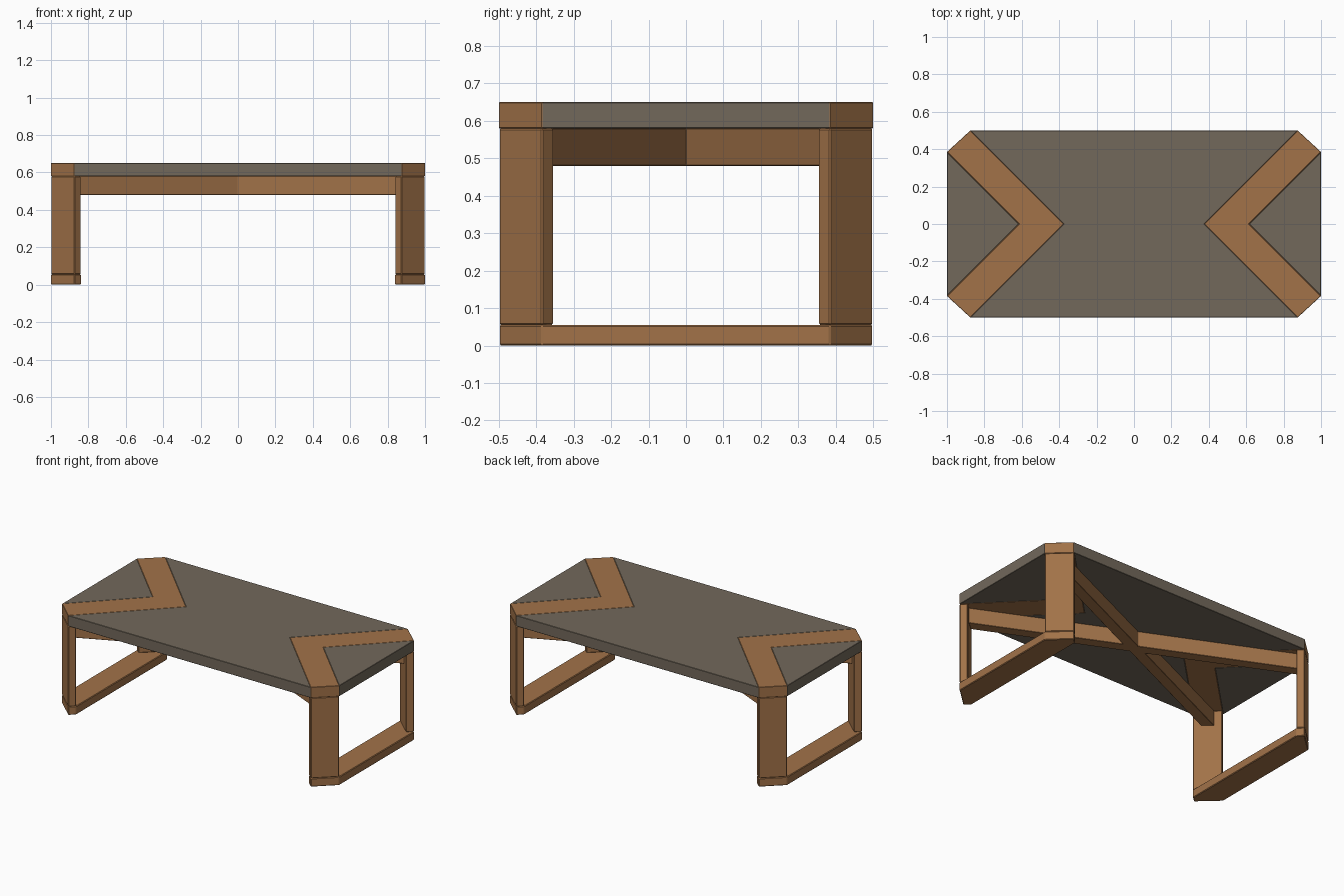
import bpy
import bmesh
import math

cube = bpy.data.objects.get("Cube")
if cube:
    bpy.data.objects.remove(cube, do_unlink=True)


def make_material(name, rgb):
    mat = bpy.data.materials.new(name)
    mat.use_nodes = True
    colour = (*rgb, 1.0)
    mat.diffuse_color = colour
    mat.node_tree.nodes["Principled BSDF"].inputs["Base Color"].default_value = colour
    return mat


WOOD = make_material("warm oak", (0.36, 0.17, 0.066))
STONE = make_material("grey slate", (0.17, 0.14, 0.105))

FOOT, UNDER, TOP = 0.055, 0.58, 0.65   # main heights
BEVEL = 0.004


def prism(name, outline, low, high, material, bevel=BEVEL):
    """Extrude a flat outline from one height to another, with eased edges."""
    bm = bmesh.new()
    base = bm.faces.new([bm.verts.new((x, y, low)) for x, y in outline])
    top = bmesh.ops.extrude_face_region(bm, geom=[base])["geom"]
    bmesh.ops.translate(bm, vec=(0, 0, high - low),
                        verts=[v for v in top if isinstance(v, bmesh.types.BMVert)])
    bmesh.ops.recalc_face_normals(bm, faces=bm.faces)
    mesh = bpy.data.meshes.new(name)
    bm.to_mesh(mesh)
    bm.free()
    mesh.materials.append(material)
    obj = bpy.data.objects.new(name, mesh)
    bpy.context.collection.objects.link(obj)
    mod = obj.modifiers.new("eased edges", "BEVEL")
    mod.width = bevel
    mod.segments = 1
    mod.limit_method = "ANGLE"
    mod.angle_limit = math.radians(30)
    return obj


def flip(points, sx, sy=1):
    return [(x * sx, y * sy) for x, y in points]


# Corner points shared by the top, legs and foot rails
LONG, SHORT = (0.875, 0.5), (1.0, 0.385)
IN_LONG, IN_SHORT = (0.84, 0.468), (0.965, 0.353)
APEX, NOTCH = (0.375, 0), (0.615, 0)


def mirror_y(p):
    return (p[0], -p[1])


# Central slab, notched at both ends by the wooden chevrons
half = [LONG, APEX, mirror_y(LONG)]
prism("table_top_centre", half + flip(half, -1, -1), UNDER, TOP, STONE, 0.002)

for side, sx in (("left", 1), ("right", -1)):
    # Wooden chevron inlay and the triangular end panel inside it
    chevron = [LONG, APEX, mirror_y(LONG), mirror_y(SHORT), NOTCH, SHORT]
    prism(f"{side}_chevron_inlay", flip(chevron, sx), UNDER, TOP, WOOD, 0.002)
    panel = [SHORT, NOTCH, mirror_y(SHORT)]
    prism(f"{side}_end_panel", flip(panel, sx), UNDER, TOP, STONE, 0.002)

    # Foot rail joining the two legs on this side
    rail = [IN_LONG, LONG, SHORT]
    rail += [mirror_y(p) for p in reversed(rail)]
    prism(f"{side}_foot_rail", flip(rail, sx), 0, FOOT, WOOD)

    # Plank legs set across the cut corners
    for end, sy in (("back", 1), ("front", -1)):
        leg = [LONG, SHORT, IN_SHORT, IN_LONG]
        prism(f"{end}_{side}_leg", flip(leg, sx, sy), FOOT, UNDER, WOOD)

# Crossed stretcher beams between diagonally opposite legs
end_a, end_b = (0.93, 0.385), (0.875, 0.435)
cross = [(0.085, 0), end_a, end_b, (0, 0.038),
         flip([end_b], -1)[0], flip([end_a], -1)[0]]
prism("cross_stretcher", cross + flip(cross, -1, -1), 0.48, UNDER, WOOD, 0.002)
